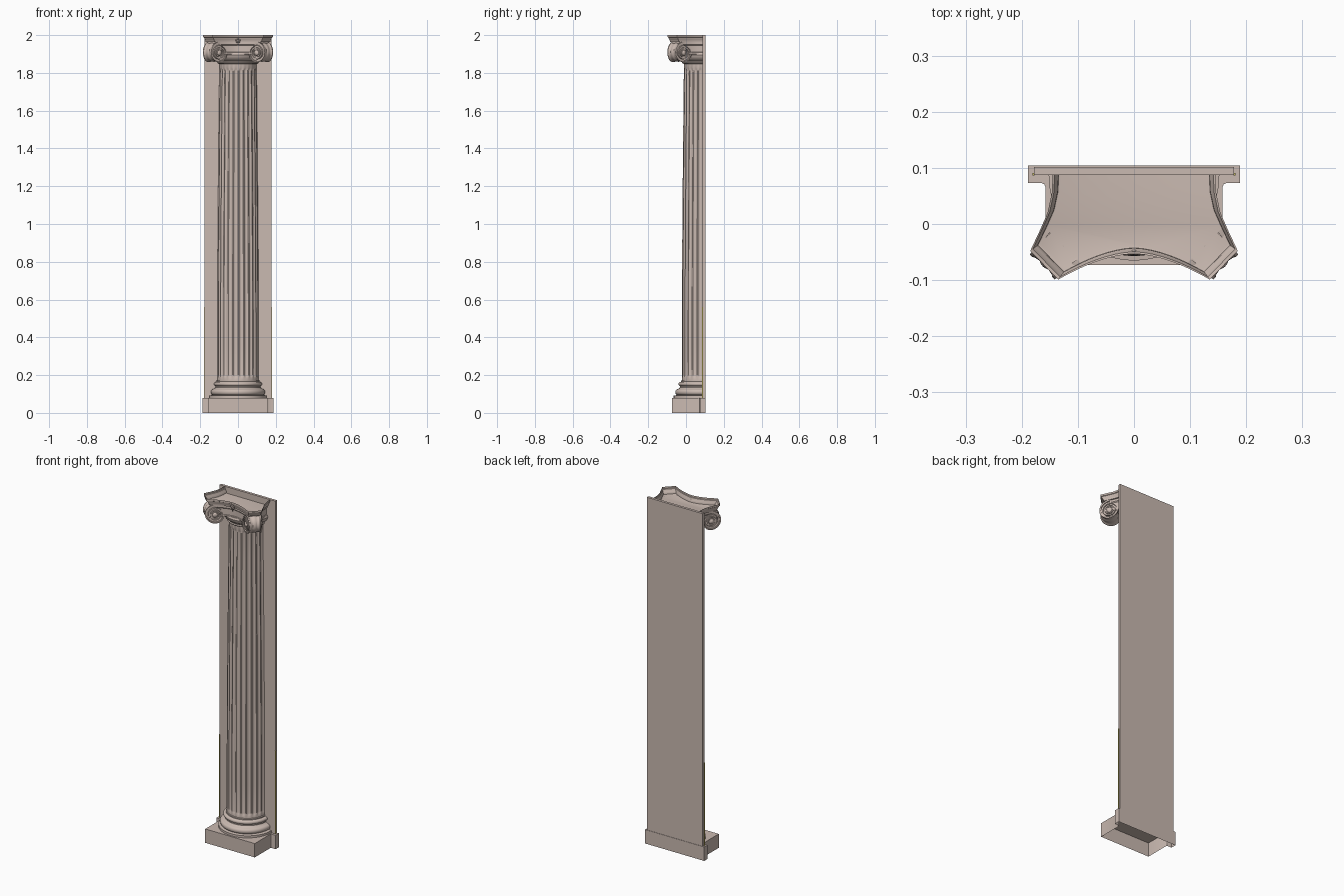
import bpy, bmesh, math

if "Cube" in bpy.data.objects:
    bpy.data.objects.remove(bpy.data.objects["Cube"])

AX = 0.087  # y of the column axis (front face of the back plate)
S2 = math.sqrt(2)


def material(name, rgb):
    m = bpy.data.materials.new(name)
    m.diffuse_color = (*rgb, 1)
    m.use_nodes = True
    m.node_tree.nodes["Principled BSDF"].inputs["Base Color"].default_value = m.diffuse_color
    return m


STONE = material("warm stone", (0.59, 0.49, 0.44))
YELLOW = material("olive yellow", (0.55, 0.48, 0.12))


def finish(bm, name, mat=STONE, angle=35, recalc=True):
    bmesh.ops.remove_doubles(bm, verts=bm.verts, dist=0.00005)
    if recalc:
        bmesh.ops.recalc_face_normals(bm, faces=bm.faces)
    me = bpy.data.meshes.new(name)
    bm.to_mesh(me)
    bm.free()
    ob = bpy.data.objects.new(name, me)
    bpy.context.collection.objects.link(ob)
    me.materials.append(mat)
    bpy.ops.object.select_all(action='DESELECT')
    ob.select_set(True)
    bpy.context.view_layer.objects.active = ob
    bpy.ops.object.shade_smooth_by_angle(angle=math.radians(angle))
    return ob


def grid(bm, rows, closed=False):
    """Skin a list of point rows with quads."""
    vs = [[bm.verts.new(p) for p in r] for r in rows]
    n = len(rows[0])
    for a, b in zip(vs, vs[1:]):
        for j in range(n if closed else n - 1):
            k = (j + 1) % n
            bm.faces.new((a[j], a[k], b[k], b[j]))
    return vs


def box(name, x0, x1, y0, y1, z0, z1, mat=STONE):
    bm = bmesh.new()
    rows = [[(x0, y0, z), (x1, y0, z), (x1, y1, z), (x0, y1, z)] for z in (z0, z1)]
    a, b = grid(bm, rows, True)
    bm.faces.new(a)
    bm.faces.new(b)
    return finish(bm, name, mat)


def half_lathe(name, profile, n=40):
    """Revolve (radius, z) points through the front half circle."""
    bm = bmesh.new()
    rows = []
    for r, z in profile:
        rows.append([(r * math.cos(math.pi + math.pi * i / n),
                      AX + r * math.sin(math.pi + math.pi * i / n), z) for i in range(n + 1)])
    grid(bm, rows)
    return finish(bm, name)


# back plate and the thin coloured edge strips low on its sides
box("back_plate", -0.178, 0.178, AX, 0.102, 0.07, 2.0)
for s, nm in ((-1, "left"), (1, "right")):
    a, b = sorted((s * 0.177, s * 0.1805))
    box("edge_strip_" + nm, a, b, AX - 0.001, AX + 0.004, 0.08, 0.56, YELLOW)

# plinth: T-shaped hollow block, open underneath
bm = bmesh.new()
half = [(0.158, -0.073), (0.158, 0.066), (0.160, 0.071), (0.165, 0.073),
        (0.189, 0.073), (0.189, 0.104)]
outline = half + [(-x, y) for x, y in reversed(half)]
low, high = grid(bm, [[(x, y, z) for x, y in outline] for z in (0, 0.08)], True)
bm.faces.new(high)
finish(bm, "plinth")

# moulded column base
prof = [(0.152, 0.08), (0.152, 0.092), (0.136, 0.094)]
prof += [(0.130 + 0.014 * math.cos(t), 0.110 + 0.016 * math.sin(t))
         for t in [-1.57 + 3.14 * i / 8 for i in range(9)]]
prof += [(0.124, 0.129), (0.119, 0.135), (0.119, 0.141)]
prof += [(0.116 + 0.011 * math.cos(t), 0.153 + 0.011 * math.sin(t))
         for t in [-1.57 + 3.14 * i / 8 for i in range(9)]]
prof += [(0.113, 0.165), (0.113, 0.171), (0.106, 0.174)]
half_lathe("column_base", prof)

# fluted shaft with a slight swelling
bm = bmesh.new()
FLUTES, STEP = 12, 6
shape = [0, 0.0, 0.6, 1, 1, 0.6]  # depth of the flute across its width
rows = []
levels = [(0.17, 0), (0.185, 0), (0.192, 0.7), (0.20, 1)]
levels += [(0.20 + 1.61 * i / 10, 1) for i in range(1, 11)]
levels += [(1.82, 0.7), (1.826, 0), (1.86, 0)]
for z, d in levels:
    t = max(0.0, (z - 0.5) / 1.35)
    r = 0.109 - 0.011 * t ** 1.4
    row = []
    for i in range(FLUTES * STEP + 1):
        a = math.pi + math.pi * (i - 0) / (FLUTES * STEP)
        rr = r - 0.006 * d * shape[i % STEP]
        row.append((rr * math.cos(a), AX + rr * math.sin(a), z))
    rows.append(row)
grid(bm, rows)
finish(bm, "fluted_shaft")

# neck ring and rounded bowl under the capital
half_lathe("capital_neck", [(0.098, 1.848), (0.106, 1.850), (0.109, 1.855), (0.106, 1.861),
                            (0.108, 1.866), (0.118, 1.872), (0.127, 1.884),
                            (0.130, 1.895), (0.126, 1.906), (0.10, 1.908)])

# concave-sided outline shared by the abacus and the cushion under it
half = [(0.145, AX), (0.1465, 0.055), (0.154, 0.02), (0.168, -0.012), (0.185, -0.048), (0.135, -0.099)]
for i in range(1, 9):
    t = 1 - i / 8
    half.append((0.135 * t, -0.053 - 0.046 * t ** 1.7))
OUT = half + [(-x, y) for x, y in reversed(half[:-1])]


def ring(f, z):
    return [(x * f, AX + (y - AX) * f, z) for x, y in OUT]


# abacus: moulded tray, open on top
bm = bmesh.new()
vs = grid(bm, [ring(f, z) for f, z in ((0.90, 1.963), (0.925, 1.964), (0.93, 1.972), (0.945, 1.976),
                                       (0.965, 1.983), (0.975, 1.988), (1.0, 1.990), (1.0, 2.0))], True)
bm.faces.new(vs[0])
finish(bm, "abacus")

# cushion between the scrolls
bm = bmesh.new()
vs = grid(bm, [ring(f, z) for f, z in ((0.84, 1.898), (0.86, 1.90), (0.86, 1.908), (0.835, 1.91),
                                       (0.835, 1.945), (0.87, 1.95), (0.87, 1.963))], True)
bm.faces.new(vs[0])
finish(bm, "capital_cushion")

# corner scrolls: spiral relief on two faces joined by a hollowed band
CU, CZ, R0, K, TURNS, N = 0.178, 1.906, 0.059, 0.68, 3.5, 32
RELIEF = [(1.0, 0), (0.86, 0), (0.84, -0.006), (0.70, -0.007), (K, 0)]


def place(u, v, z, side):
    return (side * (u - v) / S2, AX - (u + v) / S2, z)


def scroll_point(i, f):
    a = math.pi / 2 - 2 * math.pi * i / N
    r = R0 * K ** (i / N) * f
    u, z = CU + r * math.cos(a), CZ + r * math.sin(a)
    return u, z, 0.032 + (0.228 - u) * 0.22


def scroll(name, side):
    bm = bmesh.new()
    for face in (1, -1):
        rows = []
        for i in range(int(TURNS * N) + 1):
            row = []
            for f, h in RELIEF:
                u, z, w = scroll_point(i, f)
                row.append(place(u, face * (w + h * min(1, K ** (i / N) * 1.3)), z, side))
            rows.append(row)
        grid(bm, rows)
        # round eye in the middle
        w = 0.032 + (0.228 - CU) * 0.22
        rows = []
        for r, h in ((0.016, -0.004), (0.013, 0.001), (0.008, 0.004), (0.0005, 0.005)):
            rows.append([place(CU + r * math.cos(2 * math.pi * j / 16), face * (w + h),
                               CZ + r * math.sin(2 * math.pi * j / 16), side) for j in range(16)])
        grid(bm, rows, True)
    rows = []
    for i in range(N + 1):
        row = []
        for q, f in ((1, 1), (0.8, 1), (0.7, 0.95), (0.35, 0.91), (0.2, 0.95), (0, 0.97),
                     (-0.2, 0.95), (-0.35, 0.91), (-0.7, 0.95), (-0.8, 1), (-1, 1)):
            u, z, _ = scroll_point(i, f)
            w = scroll_point(i, 1)[2]
            row.append(place(u, q * w, z, side))
        rows.append(row)
    grid(bm, rows)
    finish(bm, name)


scroll("right_scroll", 1)
scroll("left_scroll", -1)

# small flower in the middle of the abacus
bm = bmesh.new()
parts = [(0, 0, 0.006)] + [(0.009 * math.cos(a), 0.009 * math.sin(a), 0.005)
                           for a in [math.pi / 2 + 2 * math.pi * i / 5 for i in range(5)]]
parts += [(0, -0.017, 0.004), (0, -0.023, 0.003)]
for x, z, r in parts:
    res = bmesh.ops.create_uvsphere(bm, u_segments=10, v_segments=6, radius=r)
    bmesh.ops.translate(bm, verts=res['verts'], vec=(x, -0.050, 1.970 + z))
finish(bm, "abacus_flower")
